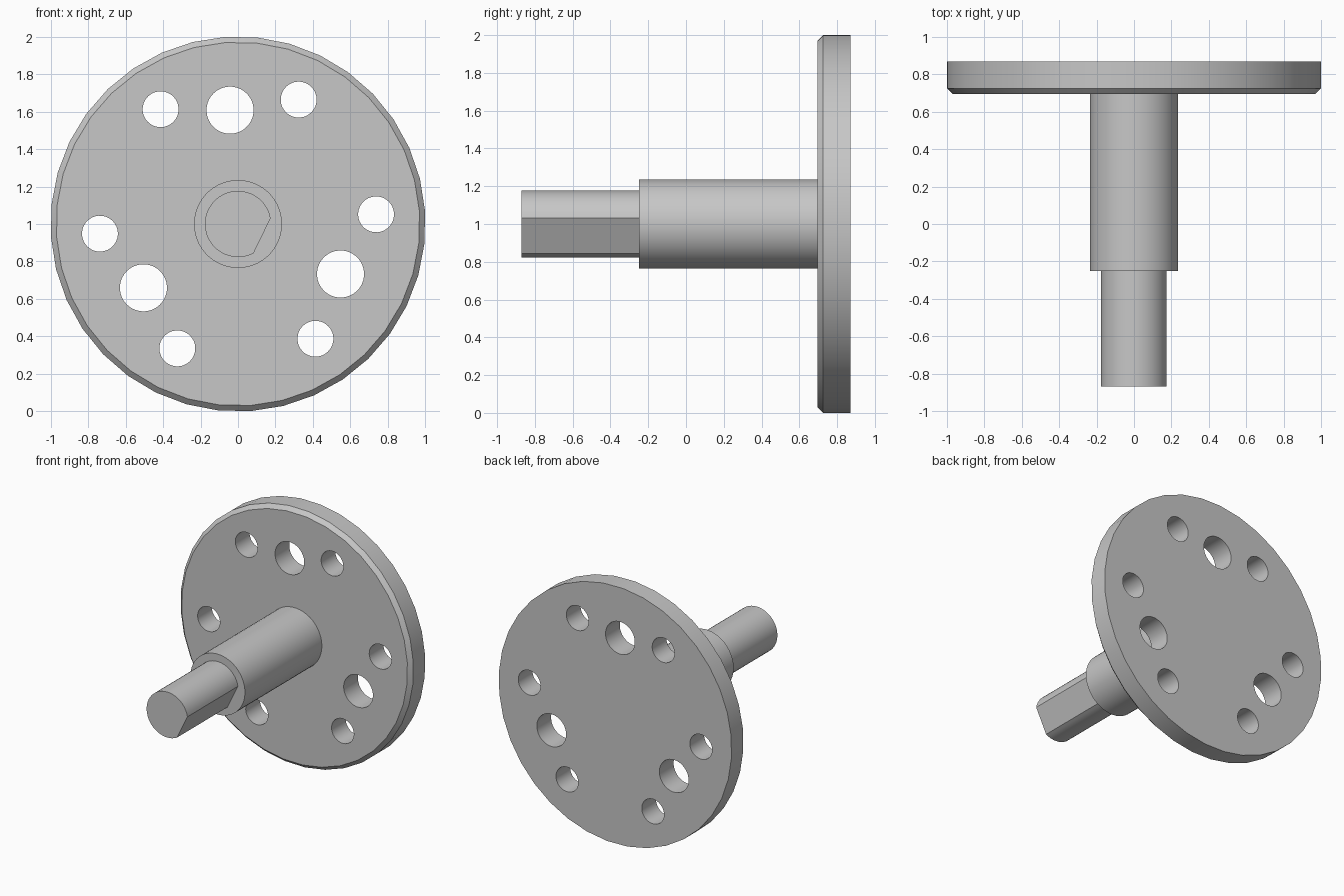
import bpy, bmesh, math

if "Cube" in bpy.data.objects:
    bpy.data.objects.remove(bpy.data.objects["Cube"], do_unlink=True)

TURN = 4          # rotation of the whole part about its axis, degrees
AXIS_Z = 1.0

grey = bpy.data.materials.new("plain grey")
grey.use_nodes = True
grey.diffuse_color = (0.57, 0.57, 0.57, 1)
grey.node_tree.nodes["Principled BSDF"].inputs["Base Color"].default_value = grey.diffuse_color


def circle(radius, count, cx=0.0, cz=0.0):
    angles = [math.radians(TURN + 360 * i / count) for i in range(count)]
    return [(cx + radius * math.cos(a), cz + radius * math.sin(a)) for a in angles]


def add_loft(bm, sections):
    """Bridge (outline, y) sections along y and cap both ends."""
    rings = [[bm.verts.new((x, y, AXIS_Z + z)) for x, z in outline]
             for outline, y in sections]
    for a, b in zip(rings, rings[1:]):
        for i in range(len(a)):
            j = (i + 1) % len(a)
            bm.faces.new((a[i], a[j], b[j], b[i]))
    bm.faces.new(rings[0])
    bm.faces.new(rings[-1][::-1])


def make_object(name, lofts):
    bm = bmesh.new()
    for sections in lofts:
        add_loft(bm, sections)
    bmesh.ops.recalc_face_normals(bm, faces=bm.faces)
    mesh = bpy.data.meshes.new(name)
    bm.to_mesh(mesh)
    bm.free()
    mesh.materials.append(grey)
    obj = bpy.data.objects.new(name, mesh)
    bpy.context.collection.objects.link(obj)
    return obj


def smooth(obj):
    bpy.ops.object.select_all(action="DESELECT")
    obj.select_set(True)
    bpy.context.view_layer.objects.active = obj
    bpy.ops.object.shade_smooth_by_angle(angle=math.radians(30))


# Flange disc with a chamfered front rim
R = 1.0024
disc = make_object("flange_disc", [[(circle(R - 0.03, 36), 0.695),
                                    (circle(R, 36), 0.725),
                                    (circle(R, 36), 0.87)]])

# Three groups of holes: a large one flanked by two small ones
holes = []
for group in range(3):
    for offset, distance, radius in ((0, 0.61, 0.126), (-30, 0.74, 0.096), (30, 0.74, 0.096)):
        a = math.radians(90 + TURN + 120 * group + offset)
        outline = circle(radius, 36, distance * math.cos(a), distance * math.sin(a))
        holes.append([(outline, 0.5), (outline, 1.0)])
cutter = make_object("hole_cutter", holes)
cutter.hide_render = True

cut = disc.modifiers.new("holes", "BOOLEAN")
cut.operation = "DIFFERENCE"
cut.solver = "EXACT"
cut.object = cutter
bpy.ops.object.select_all(action="DESELECT")
disc.select_set(True)
bpy.context.view_layer.objects.active = disc
bpy.ops.object.modifier_apply(modifier=cut.name)
bpy.data.objects.remove(cutter, do_unlink=True)
smooth(disc)

# Main shaft
shaft = circle(0.235, 48)
smooth(make_object("shaft", [[(shaft, -0.25), (shaft, 0.72)]]))

# D-shaped tip: an arc closed by one flat
flat_direction, half_flat, steps = TURN - 30, 36, 40
arc = [math.radians(flat_direction + half_flat + (360 - 2 * half_flat) * i / steps)
       for i in range(steps + 1)]
d_outline = [(0.177 * math.cos(a), 0.177 * math.sin(a)) for a in arc]
smooth(make_object("shaft_tip", [[(d_outline, -0.87), (d_outline, -0.22)]]))
